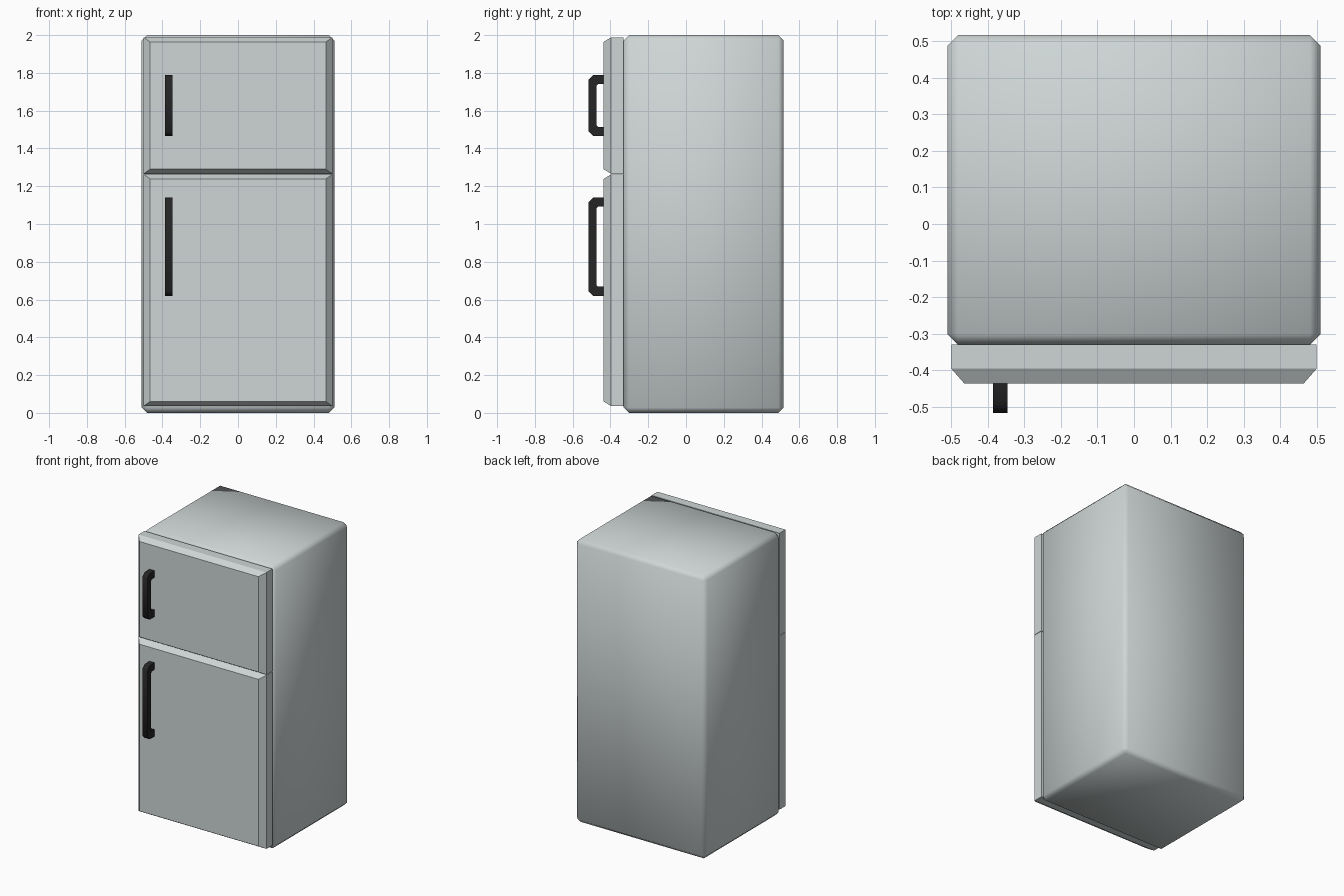
import bpy, bmesh, math

if "Cube" in bpy.data.objects:
    bpy.data.objects.remove(bpy.data.objects["Cube"])


def material(name, rgb):
    m = bpy.data.materials.new(name)
    m.diffuse_color = (*rgb, 1)
    m.use_nodes = True
    m.node_tree.nodes["Principled BSDF"].inputs["Base Color"].default_value = m.diffuse_color
    return m


shell_grey = material("pale grey enamel", (0.62, 0.67, 0.67))
handle_black = material("black plastic", (0.018, 0.018, 0.019))


def finish(name, bm, mat, smooth_angle=None):
    bmesh.ops.recalc_face_normals(bm, faces=bm.faces)
    me = bpy.data.meshes.new(name)
    bm.to_mesh(me)
    bm.free()
    me.materials.append(mat)
    ob = bpy.data.objects.new(name, me)
    bpy.context.collection.objects.link(ob)
    if smooth_angle:
        bpy.ops.object.select_all(action='DESELECT')
        ob.select_set(True)
        bpy.context.view_layer.objects.active = ob
        bpy.ops.object.shade_smooth_by_angle(angle=math.radians(smooth_angle))
    return ob


def box(x0, x1, y0, y1, z0, z1):
    bm = bmesh.new()
    bmesh.ops.create_cube(bm, size=1)
    for v in bm.verts:
        v.co = (x0 if v.co.x < 0 else x1,
                y0 if v.co.y < 0 else y1,
                z0 if v.co.z < 0 else z1)
    return bm


# Cabinet: chamfered box with soft shading
bm = box(-0.51, 0.51, -0.33, 0.517, 0, 2)
bmesh.ops.bevel(bm, geom=bm.edges[:], offset=0.028, offset_type='OFFSET',
                segments=1, affect='EDGES')
finish("cabinet", bm, shell_grey, 60)


# Doors: slab whose front face is tapered inward
def door(name, z0, z1):
    bm = box(-0.5, 0.5, -0.396, -0.33, z0, z1)
    bm.normal_update()
    front = [f for f in bm.faces if f.normal.y < -0.9][0]
    new = bmesh.ops.extrude_face_region(bm, geom=[front])["geom"]
    bmesh.ops.delete(bm, geom=[front], context='FACES_ONLY')
    zc = (z0 + z1) / 2
    for v in new:
        if isinstance(v, bmesh.types.BMVert):
            v.co.y = -0.436
            v.co.x -= math.copysign(0.035, v.co.x)
            v.co.z -= math.copysign(0.024, v.co.z - zc)
    finish(name, bm, shell_grey)


door("freezer_door", 1.266, 1.988)
door("fridge_door", 0.036, 1.263)


# Handles: chamfered C profile in the side plane, extruded across x
def handle(name, z0, z1):
    y0, yi, yd, c, t, k = -0.517, -0.475, -0.43, 0.026, 0.048, 0.01
    half = [(yd, 0), (y0 + c, 0), (y0, c)]
    inner = [(yi, t + k), (yi + k, t), (yd, t)]
    h = z1 - z0
    prof = (half + [(y, h - z) for y, z in reversed(half)]
            + [(y, h - z) for y, z in reversed(inner)] + inner)
    bm = bmesh.new()
    face = bm.faces.new([bm.verts.new((-0.386, y, z0 + z)) for y, z in prof])
    new = bmesh.ops.extrude_face_region(bm, geom=[face])["geom"]
    bmesh.ops.translate(bm, vec=(0.04, 0, 0),
                        verts=[v for v in new if isinstance(v, bmesh.types.BMVert)])
    finish(name, bm, handle_black, 50)


handle("freezer_handle", 1.465, 1.79)
handle("fridge_handle", 0.62, 1.14)
